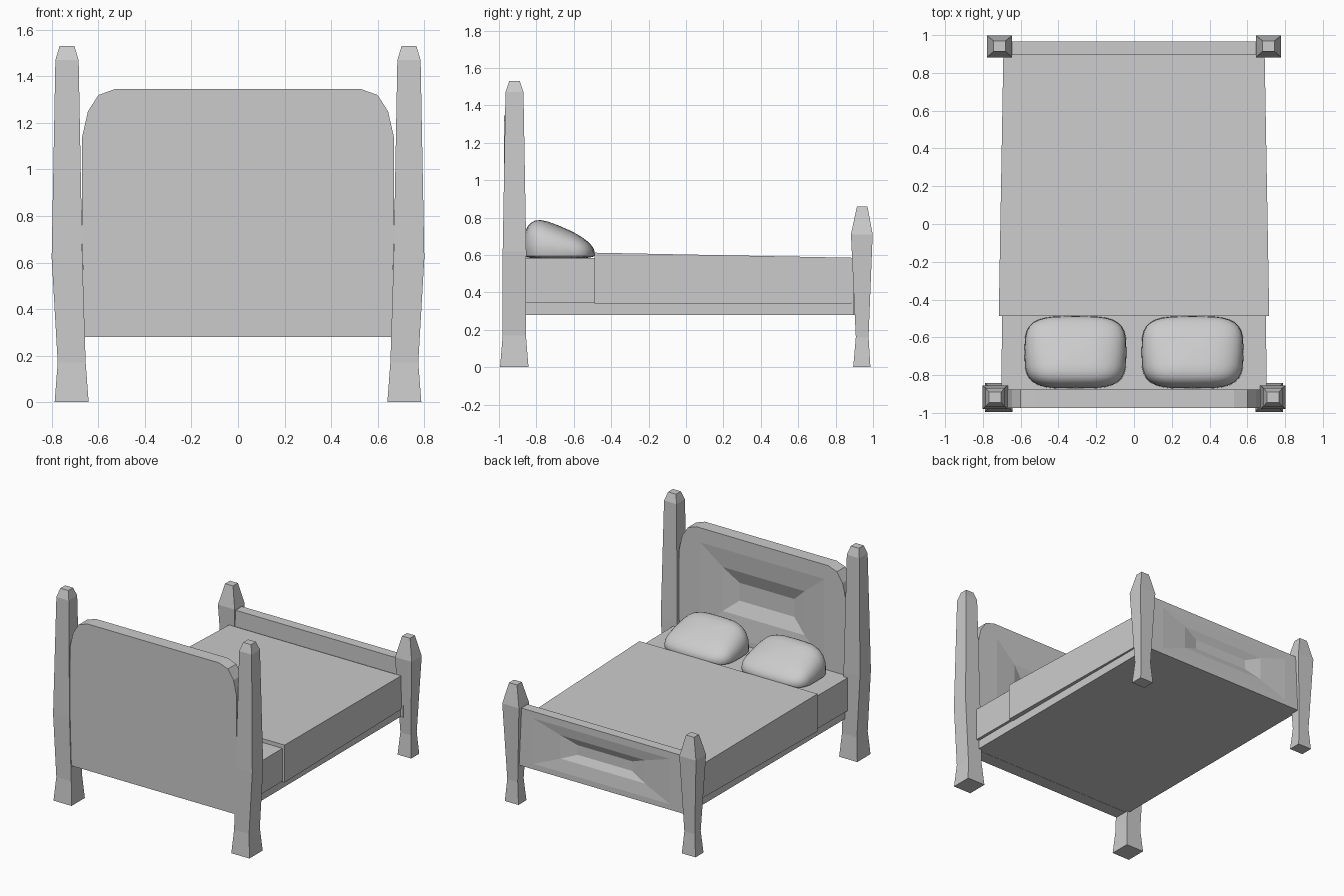
import bpy, bmesh, math

if "Cube" in bpy.data.objects:
    bpy.data.objects.remove(bpy.data.objects["Cube"])


def finish(name, bm):
    bmesh.ops.recalc_face_normals(bm, faces=bm.faces)
    me = bpy.data.meshes.new(name)
    bm.to_mesh(me)
    bm.free()
    ob = bpy.data.objects.new(name, me)
    bpy.context.collection.objects.link(ob)
    return ob


def loft(name, rings):
    """Skin a stack of equal-length point rings and cap both ends."""
    bm = bmesh.new()
    loops = [[bm.verts.new(p) for p in r] for r in rings]
    n = len(loops[0])
    for a, b in zip(loops, loops[1:]):
        for i in range(n):
            j = (i + 1) % n
            bm.faces.new((a[i], a[j], b[j], b[i]))
    bm.faces.new(loops[0])
    bm.faces.new(loops[-1])
    return finish(name, bm)


def rect_z(cx, cy, hx, hy, z):
    return [(cx + sx * hx, cy + sy * hy, z)
            for sx, sy in ((-1, -1), (1, -1), (1, 1), (-1, 1))]


def rect_y(hx, z0, z1, y):
    return [(-hx, y, z0), (hx, y, z0), (hx, y, z1), (-hx, y, z1)]


def board(name, half, y0, y1):
    """Extrude a symmetric outline, given as its +x half from bottom to top."""
    pts = half + [(-x, z) for x, z in reversed(half)]
    return loft(name, [[(x, y, z) for x, z in pts] for y in (y0, y1)])


def carve(ob, rings):
    """Cut a stepped, sloping panel recess into a board."""
    cutter = loft("panel_cutter", rings)
    cutter.hide_render = True
    mod = ob.modifiers.new("panel", 'BOOLEAN')
    mod.operation = 'DIFFERENCE'
    mod.solver = 'EXACT'
    mod.object = cutter
    bpy.context.view_layer.objects.active = ob
    bpy.ops.object.modifier_apply(modifier=mod.name)
    bpy.data.objects.remove(cutter)


# Posts: (centre x, centre y, half width, half depth, z)
head_post = [(.715, -.918, .073, .076, 0), (.715, -.918, .06, .062, .17),
             (.735, -.917, .066, .063, .62), (.735, -.917, .05, .048, 1.47),
             (.735, -.917, .032, .028, 1.53)]
foot_post = [(.712, .94, .055, .046, 0), (.712, .942, .042, .034, .16),
             (.712, .94, .067, .058, .71), (.712, .942, .032, .028, .86)]
for side, s in (("right", 1), ("left", -1)):
    for name, prof in (("head_post", head_post), ("foot_post", foot_post)):
        loft(f"{name}_{side}", [rect_z(s * cx, cy, hx, hy, z)
                                for cx, cy, hx, hy, z in prof])

# Headboard with clipped round corners and a recessed panel
headboard = board("headboard",
                  [(.66, .28), (.67, .7), (.67, 1.14), (.645, 1.25),
                   (.60, 1.32), (.53, 1.345)], -.973, -.877)
carve(headboard, [rect_y(.52, .60, 1.26, -.86), rect_y(.50, .62, 1.24, -.877),
                  rect_y(.33, .78, 1.10, -.892), rect_y(.22, .87, 1.0, -.93)])

# Footboard with a recessed panel on its outer side
footboard = board("footboard", [(.70, .28), (.70, .70)], .895, .967)
carve(footboard, [rect_y(.57, .30, .67, .98), rect_y(.55, .32, .65, .967),
                  rect_y(.34, .41, .58, .955), rect_y(.22, .46, .53, .93)])

# Bed base, mattress and tapered blanket
loft("bed_base", [rect_z(0, .02, .68, .895, z) for z in (.28, .345)])
loft("mattress", [rect_y(.702, .345, .585, -.88), rect_y(.687, .345, .58, .895)])
loft("blanket", [rect_y(.716, .34, .612, -.488), rect_y(.692, .34, .585, .885)])


# Pillows: rounded boxes, higher towards the headboard
def spow(v, e):
    return math.copysign(abs(v) ** e, v)


def pillow(name, cx):
    bm = bmesh.new()
    bmesh.ops.create_uvsphere(bm, u_segments=32, v_segments=16, radius=1)
    for v in bm.verts:
        x, y, z = v.co
        r = math.hypot(x, y)
        c, s = (x / r, y / r) if r > 1e-5 else (0, 0)
        w = spow(r, .7)
        px, py = w * spow(c, .55), w * spow(s, .55)
        h = .157 * (1 - .5 * py) if z > 0 else .02
        v.co = (cx + .27 * px, -.68 + .192 * py, .60 + h * spow(z, .7))
    ob = finish(name, bm)
    for p in ob.data.polygons:
        p.use_smooth = True


pillow("pillow_right", .31)
pillow("pillow_left", -.31)
